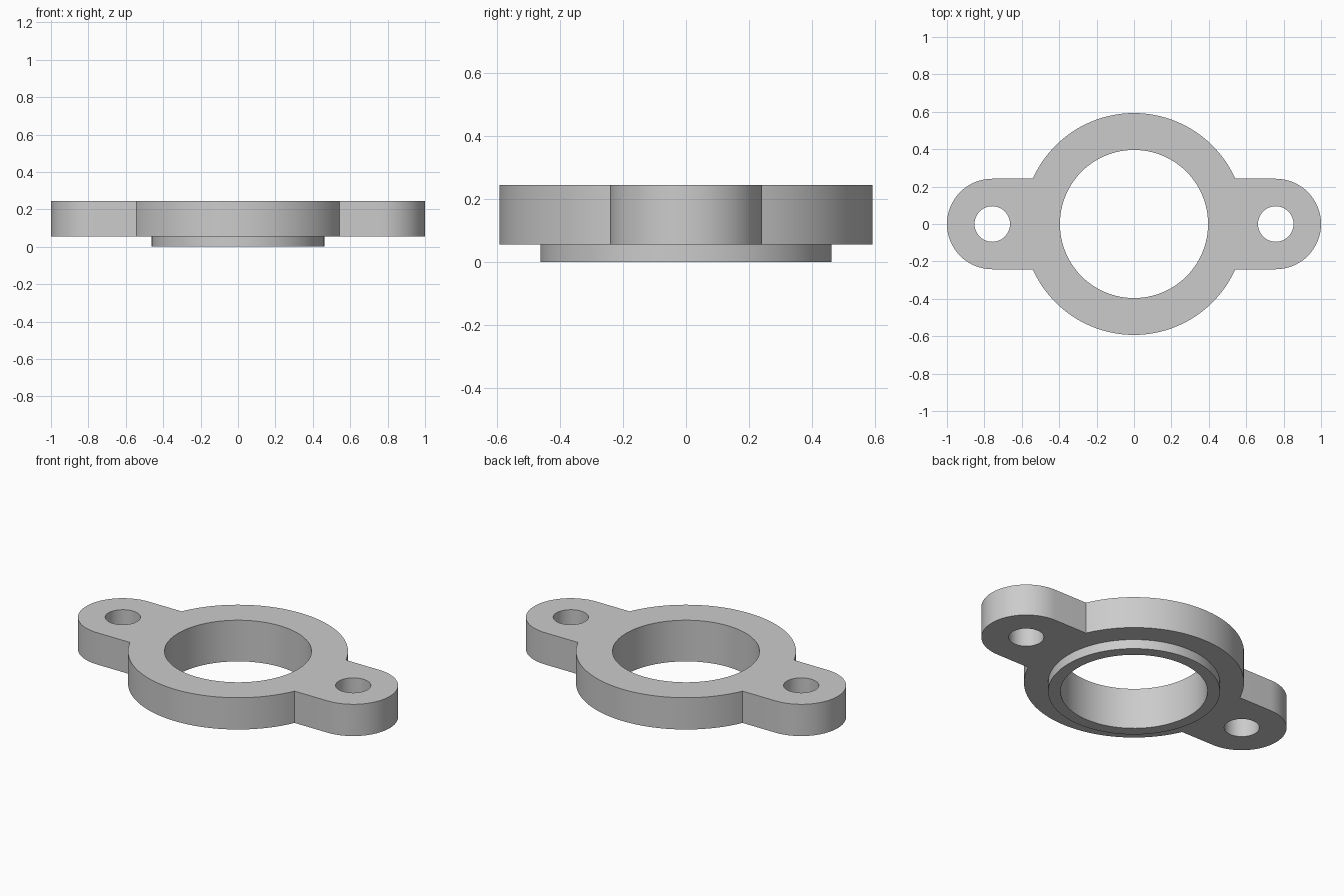
import bpy, bmesh
from math import pi, cos, sin, asin, acos

cube = bpy.data.objects.get("Cube")
if cube:
    bpy.data.objects.remove(cube)

# Main dimensions
RING_R, BORE_R, SPIGOT_R = 0.593, 0.396, 0.463
EAR_R, EAR_X, HOLE_R = 0.242, 0.758, 0.095
Z_FLANGE, Z_TOP = 0.056, 0.245


def arc(radius, start, end, steps, cx=0.0):
    return [(cx + radius * cos(start + (end - start) * i / steps),
             radius * sin(start + (end - start) * i / steps))
            for i in range(steps + 1)]


def circle(radius, steps, cx=0.0):
    return arc(radius, 0, 2 * pi, steps, cx)[:-1]


bm = bmesh.new()


def ring(points, z):
    """Closed loop of vertices and edges at height z."""
    verts = [bm.verts.new((x, y, z)) for x, y in points]
    for a, b in zip(verts, verts[1:] + verts[:1]):
        bm.edges.new((a, b))
    return verts


def wall(low, high):
    n = len(low)
    for i in range(n):
        j = (i + 1) % n
        bm.faces.new((low[i], low[j], high[j], high[i]))


def cap(*loops):
    """Fill the flat area between an outer loop and its holes."""
    edges = [bm.edges.get((a, b)) for loop in loops
             for a, b in zip(loop, loop[1:] + loop[:1])]
    bmesh.ops.triangle_fill(bm, use_beauty=True, use_dissolve=False, edges=edges)


# Flange outline: two ear ends joined to the large round body
meet = asin(EAR_R / RING_R)
half = (arc(EAR_R, -pi / 2, pi / 2, 32, EAR_X)
        + arc(RING_R, meet, pi - meet, 48))
outline = half + [(-x, -y) for x, y in half]
bore = circle(BORE_R, 96)
spigot = circle(SPIGOT_R, 96)
holes = [circle(HOLE_R, 48, side * EAR_X) for side in (1, -1)]

# Vertex loops
outline_low, outline_top = ring(outline, Z_FLANGE), ring(outline, Z_TOP)
bore_low, bore_top = ring(bore, 0), ring(bore, Z_TOP)
spigot_low, spigot_top = ring(spigot, 0), ring(spigot, Z_FLANGE)
holes_low = [ring(h, Z_FLANGE) for h in holes]
holes_top = [ring(h, Z_TOP) for h in holes]

# Flat faces: top, flange underside, spigot end
cap(outline_top, bore_top, *holes_top)
cap(outline_low, spigot_top, *holes_low)
wall(spigot_low, bore_low)

# Upright walls
wall(outline_low, outline_top)
wall(bore_low, bore_top)
wall(spigot_low, spigot_top)
for low, top in zip(holes_low, holes_top):
    wall(low, top)

bmesh.ops.recalc_face_normals(bm, faces=bm.faces[:])
mesh = bpy.data.meshes.new("flange_body")
bm.to_mesh(mesh)
bm.free()
flange = bpy.data.objects.new("flange_body", mesh)
bpy.context.collection.objects.link(flange)

# Plain grey material
grey = bpy.data.materials.new("grey metal")
grey.use_nodes = True
colour = (0.6, 0.6, 0.6, 1)
grey.diffuse_color = colour
grey.node_tree.nodes["Principled BSDF"].inputs["Base Color"].default_value = colour
mesh.materials.append(grey)

# Smooth round walls, crisp rims
bpy.ops.object.select_all(action='DESELECT')
flange.select_set(True)
bpy.context.view_layer.objects.active = flange
bpy.ops.object.shade_smooth_by_angle(angle=pi / 6)
